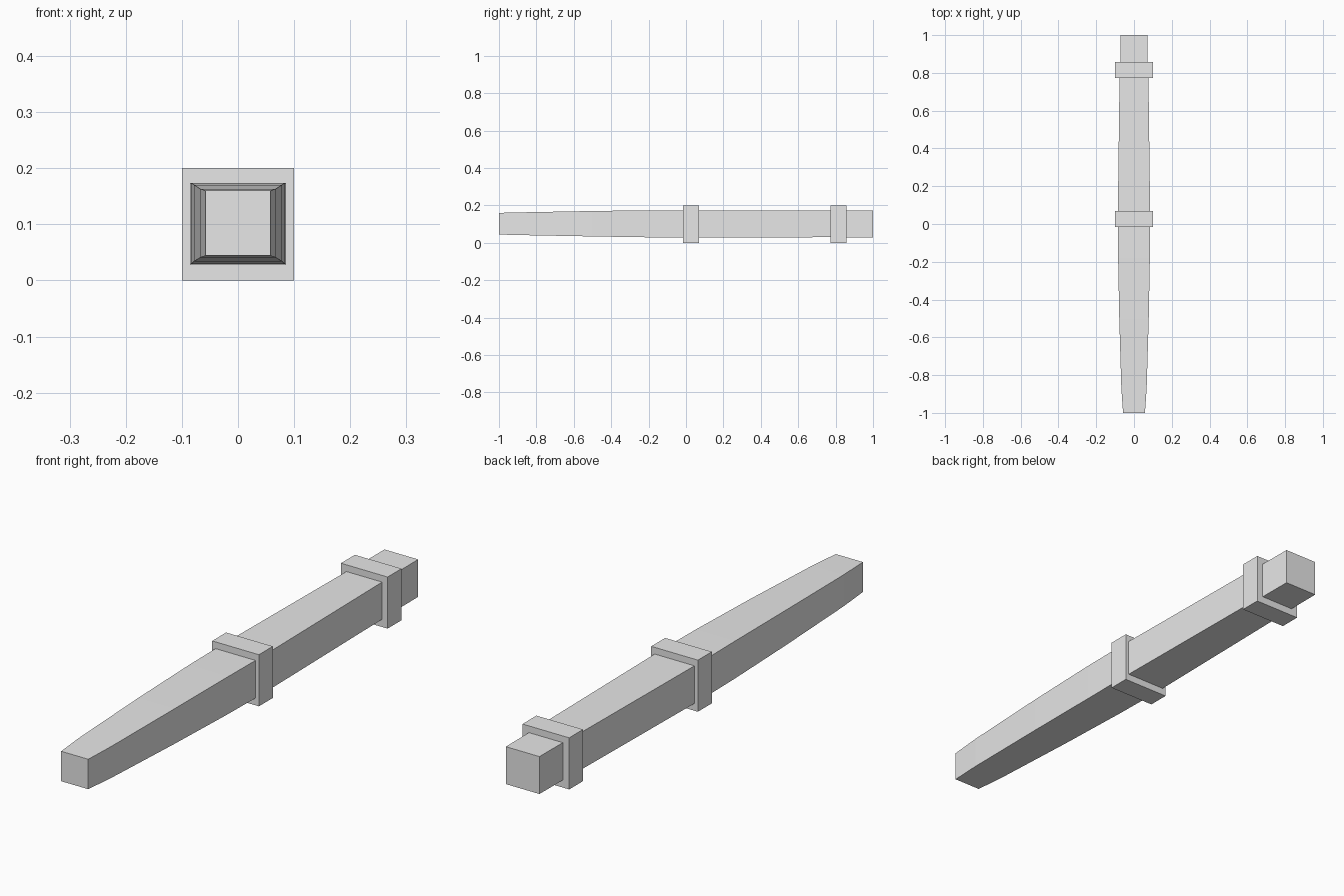
import bpy
import bmesh

cube = bpy.data.objects.get("Cube")
if cube:
    bpy.data.objects.remove(cube, do_unlink=True)

grey = bpy.data.materials.new("plain_grey")
grey.use_nodes = True
grey.diffuse_color = (0.8, 0.8, 0.8, 1)
grey.node_tree.nodes["Principled BSDF"].inputs["Base Color"].default_value = (0.8, 0.8, 0.8, 1)


def loft(name, stations):
    """Square-section bar through stations of (y, half width, bottom z, top z)."""
    bm = bmesh.new()
    rings = [[bm.verts.new(p) for p in ((-w, y, lo), (w, y, lo), (w, y, hi), (-w, y, hi))]
             for y, w, lo, hi in stations]
    for a, b in zip(rings, rings[1:]):
        for i in range(4):
            j = (i + 1) % 4
            bm.faces.new((a[i], a[j], b[j], b[i]))
    bm.faces.new(rings[0])
    bm.faces.new(rings[-1])
    bmesh.ops.recalc_face_normals(bm, faces=bm.faces)
    mesh = bpy.data.meshes.new(name)
    bm.to_mesh(mesh)
    bm.free()
    mesh.materials.append(grey)
    obj = bpy.data.objects.new(name, mesh)
    bpy.context.collection.objects.link(obj)
    return obj


# Tapering front arm, ending in a short narrower tip
loft("front_shaft", [
    (-1.0, 0.058, 0.044, 0.160),
    (-0.87, 0.067, 0.041, 0.163),
    (-0.5, 0.078, 0.034, 0.170),
    (-0.18, 0.084, 0.029, 0.174),
    (0.02, 0.086, 0.028, 0.174),
])

# Rear arm and butt block
loft("rear_shaft", [
    (0.02, 0.086, 0.028, 0.174),
    (0.81, 0.076, 0.030, 0.174),
])
loft("butt_block", [
    (0.81, 0.073, 0.029, 0.174),
    (1.0, 0.072, 0.029, 0.174),
])

# Square collars around the shaft
for name, y in (("middle_collar", -0.015), ("rear_collar", 0.773)):
    loft(name, [(y, 0.1, 0, 0.2), (y + 0.085, 0.1, 0, 0.2)])
